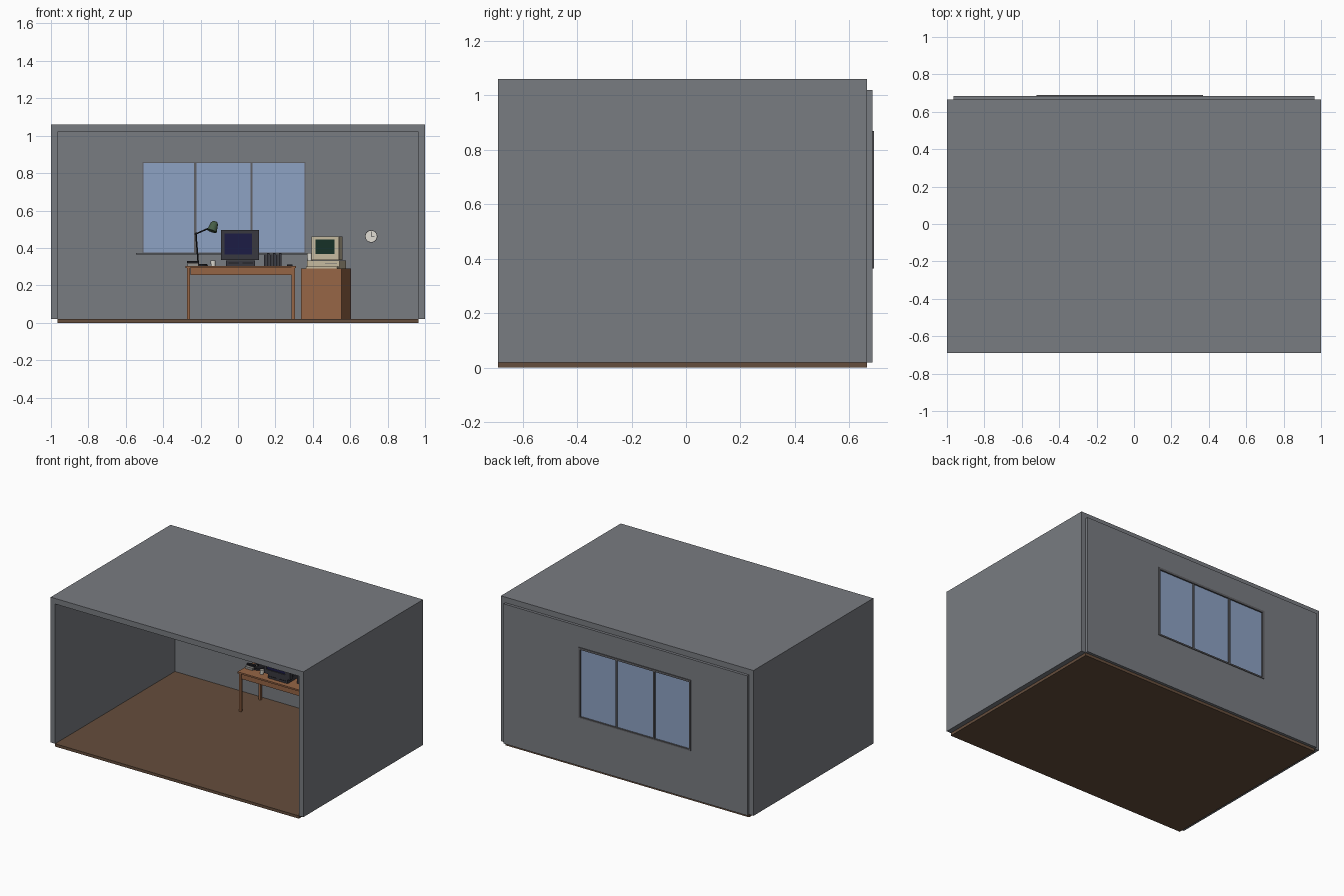
import bpy, bmesh, math
from mathutils import Matrix, Vector

if "Cube" in bpy.data.objects:
    bpy.data.objects.remove(bpy.data.objects["Cube"])

COL = {
    "wall": (0.19, 0.20, 0.22), "floor": (0.13, 0.075, 0.045), "glass": (0.27, 0.36, 0.55),
    "trim": (0.12, 0.12, 0.13), "wood": (0.30, 0.13, 0.06), "dark": (0.04, 0.04, 0.05),
    "black": (0.012, 0.012, 0.015), "blue": (0.012, 0.012, 0.06), "beige": (0.55, 0.48, 0.34),
    "green_screen": (0.008, 0.03, 0.02), "shade": (0.06, 0.11, 0.06), "white": (0.75, 0.73, 0.66),
    "paper": (0.3, 0.29, 0.27),
}
mats = {}
for key, c in COL.items():
    mats[key] = bpy.data.materials.new(key)
    mats[key].diffuse_color = (*c, 1)


def finish(name, bm, col, M=None, smooth=False):
    if M is not None:
        bm.transform(M)
    bmesh.ops.recalc_face_normals(bm, faces=bm.faces)
    me = bpy.data.meshes.new(name)
    bm.to_mesh(me)
    bm.free()
    me.materials.append(mats[col])
    ob = bpy.data.objects.new(name, me)
    bpy.context.collection.objects.link(ob)
    if smooth:
        bpy.ops.object.select_all(action='DESELECT')
        ob.select_set(True)
        bpy.context.view_layer.objects.active = ob
        bpy.ops.object.shade_smooth_by_angle(angle=math.radians(35))
    return ob


def box(name, x, y, z, col, M=None, taper=1.0):
    """Box from ranges; taper scales the back (+y) end about its centre."""
    bm = bmesh.new()
    bmesh.ops.create_cube(bm, size=1)
    for v in bm.verts:
        k = taper if v.co.y > 0 else 1
        v.co = Vector(((x[0] + x[1]) / 2 + v.co.x * k * (x[1] - x[0]),
                       y[0] if v.co.y < 0 else y[1],
                       (z[0] + z[1]) / 2 + v.co.z * k * (z[1] - z[0])))
    return finish(name, bm, col, M)


def rod(name, a, b, r1, r2, col, n=12, M=None):
    a, b = Vector(a), Vector(b)
    bm = bmesh.new()
    bmesh.ops.create_cone(bm, cap_ends=True, segments=n, radius1=r1, radius2=r2,
                          depth=(b - a).length)
    bm.transform(Matrix.Translation((a + b) / 2) @
                 (b - a).to_track_quat('Z', 'Y').to_matrix().to_4x4())
    return finish(name, bm, col, M, True)


def ring(name, outer, inner, y, col, M=None):
    """Rectangular frame in the xz plane; rectangles are (x0, x1, z0, z1)."""
    bm = bmesh.new()
    loops = []
    for yy in y:
        for x0, x1, z0, z1 in (outer, inner):
            loops.append([bm.verts.new((px, yy, pz)) for px, pz in
                          ((x0, z0), (x1, z0), (x1, z1), (x0, z1))])
    fo, fi, bo, bi = loops
    for p, q in ((fo, fi), (bo, bi), (fo, bo), (fi, bi)):
        for i in range(4):
            j = (i + 1) % 4
            bm.faces.new((p[i], p[j], q[j], q[i]))
    return finish(name, bm, col, M)


# room shell: side walls and ceiling as one extruded profile
bm = bmesh.new()
prof = [(-1, .02), (-1, 1.06), (1, 1.06), (1, .02), (.965, .02), (.965, 1.02), (-.965, 1.02), (-.965, .02)]
f = bm.faces.new([bm.verts.new((x, -.69, z)) for x, z in prof])
ext = bmesh.ops.extrude_face_region(bm, geom=[f])
bmesh.ops.translate(bm, vec=(0, 1.355, 0),
                    verts=[g for g in ext["geom"] if isinstance(g, bmesh.types.BMVert)])
finish("side_walls_and_ceiling", bm, "wall")
box("floor", (-.965, .965), (-.69, .665), (0, .02), "floor")
ring("back_wall", (-.965, .965, .02, 1.02), (-.51, .36, .37, .86), (.665, .685), "wall")

# window
ring("window_frame", (-.52, .37, .365, .87), (-.505, .355, .375, .855), (.668, .69), "trim")
box("window_glass", (-.505, .355), (.675, .68), (.375, .855), "glass")
for i, x in enumerate((-.228, .072)):
    box(f"window_mullion_{i}", (x - .006, x + .006), (.668, .688), (.375, .855), "trim")
box("window_sill", (-.545, .385), (.64, .668), (.364, .374), "wall")

# desk
box("desk_top", (-.28, .31), (.395, .645), (.293, .304), "wood")
for side, y in (("front", .405), ("back", .625)):
    box(f"desk_apron_{side}", (-.255, .29), (y, y + .01), (.255, .293), "wood")
    for s, x in (("left", -.274), ("right", .287)):
        box(f"desk_leg_{side}_{s}", (x, x + .017), (y - .003, y + .014), (.02, .293), "wood")
for s, x in (("left", -.270), ("right", .291)):
    box(f"desk_apron_{s}", (x, x + .01), (.419, .622), (.255, .293), "wood")

# desk monitor on its system box
box("system_box", (-.065, .092), (.43, .58), (.304, .333), "dark")
for i in range(2):
    box(f"drive_slot_{i}", (-.05 + i * .075, .005 + i * .075), (.428, .431), (.317, .321), "black")
ring("monitor_bezel", (-.09, .113, .335, .495), (-.073, .076, .365, .477), (.425, .455), "dark")
box("monitor_screen", (-.073, .076), (.432, .455), (.365, .477), "blue")
box("monitor_body", (-.083, .106), (.455, .58), (.342, .488), "dark", taper=.7)

# small items on the desk
for i in range(6):
    h = .365 + .004 * (i % 2)
    box(f"book_{i}", (.14 + i * .016, .153 + i * .016), (.47, .56), (.304, h), "dark")
box("mouse", (.262, .292), (.41, .455), (.304, .312), "black")
rod("desk_cup", (-.133, .46, .304), (-.133, .46, .333), .012, .014, "white", 16)
box("telephone_body", (-.27, -.212), (.465, .525), (.304, .32), "paper")
box("telephone_handset", (-.274, -.208), (.485, .503), (.32, .33), "black")

# desk lamp
rod("lamp_base", (-.21, .53, .304), (-.21, .53, .313), .05, .045, "black", 24)
rod("lamp_lower_arm", (-.212, .53, .31), (-.225, .53, .475), .004, .004, "black", 8)
rod("lamp_joint", (-.225, .522, .475), (-.225, .538, .475), .007, .007, "black")
rod("lamp_upper_arm", (-.225, .53, .475), (-.135, .515, .515), .004, .004, "black", 8)
rod("lamp_shade", (-.14, .505, .49), (-.126, .515, .53), .027, .02, "shade", 20)
rod("lamp_cap", (-.126, .515, .53), (-.123, .517, .541), .02, .011, "shade", 20)

# cabinet turned slightly toward the desk, with the beige computer
T = Matrix.Translation((.47, .515, 0)) @ Matrix.Rotation(math.radians(-12), 4, 'Z')
box("cabinet", (-.112, .112), (-.12, .12), (.02, .29), "wood", T)
box("computer_case", (-.09, .088), (-.065, .105), (.29, .333), "beige", T)
box("computer_drive_slot", (.01, .075), (-.067, -.064), (.313, .318), "trim", T)
box("keyboard", (-.085, .085), (-.116, -.072), (.29, .302), "beige", T)
ring("small_monitor_bezel", (-.066, .082, .335, .46), (-.045, .059, .367, .446),
     (-.055, -.035), "beige", T)
box("small_monitor_screen", (-.045, .059), (-.05, -.035), (.367, .446), "green_screen", T)
box("small_monitor_body", (-.066, .082), (-.035, .035), (.335, .46), "beige", T)
box("small_monitor_back", (-.058, .074), (.035, .09), (.342, .453), "beige", T, taper=.75)
rod("cabinet_cup", (-.081, -.03, .333), (-.081, -.03, .374), .014, .016, "white", 16, T)

# wall clock
c = Vector((.712, .66, .462))
rod("clock_rim", (.712, .668, .462), (.712, .652, .462), .033, .033, "trim", 32)
rod("clock_face", (.712, .653, .462), (.712, .65, .462), .03, .03, "white", 32)
for name, ang, ln in (("hour", 90, .018), ("minute", 0, .025)):
    a = math.radians(ang)
    rod(f"clock_{name}_hand", (c.x, .649, c.z),
        (c.x + ln * math.sin(a), .649, c.z + ln * math.cos(a)), .0015, .0015, "black", 6)

for m in bpy.data.materials:
    if m.users and not m.is_grease_pencil:
        m.use_nodes = True
        m.node_tree.nodes["Principled BSDF"].inputs["Base Color"].default_value = m.diffuse_color
